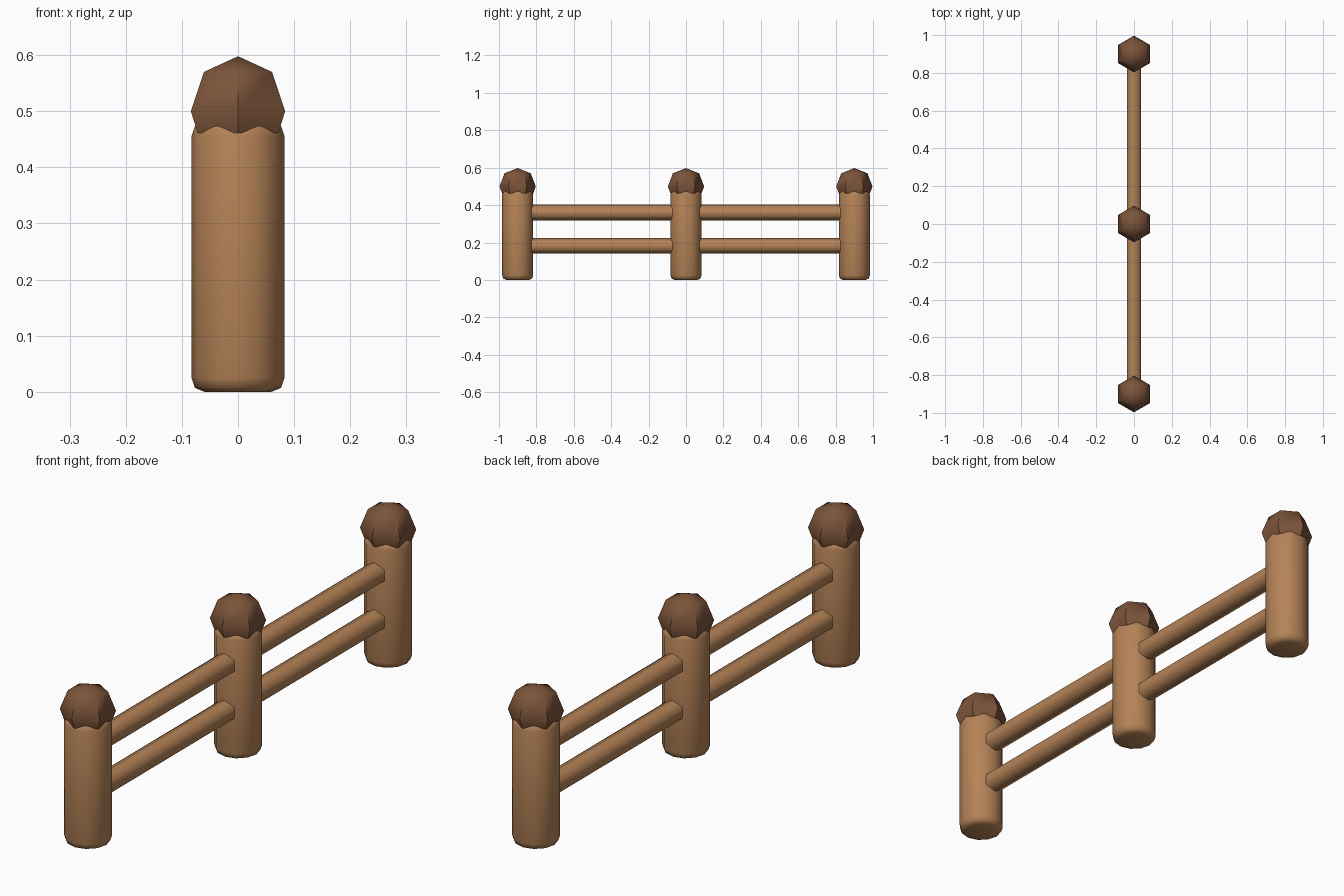
import bpy, bmesh, math
from mathutils import Matrix

if "Cube" in bpy.data.objects:
    bpy.data.objects.remove(bpy.data.objects["Cube"])


def material(name, rgb):
    m = bpy.data.materials.new(name)
    m.diffuse_color = (*rgb, 1)
    m.use_nodes = True
    m.node_tree.nodes["Principled BSDF"].inputs["Base Color"].default_value = m.diffuse_color
    return m


wood = material("light wood", (0.46, 0.225, 0.095))
dark = material("dark wood", (0.20, 0.088, 0.042))


def lathe(name, profile, sides, mat, matrix, start=0.0, angle=50):
    """Revolve (radius, height) points about z; a zero radius makes a tip."""
    bm = bmesh.new()
    rings = []
    for r, z in profile:
        if r == 0:
            rings.append([bm.verts.new((0, 0, z))] * sides)
            continue
        rings.append([bm.verts.new((r * math.cos(start + math.tau * i / sides),
                                    r * math.sin(start + math.tau * i / sides), z))
                      for i in range(sides)])
    for a, b in zip(rings, rings[1:]):
        for i in range(sides):
            j = (i + 1) % sides
            bm.faces.new(list(dict.fromkeys((a[i], a[j], b[j], b[i]))))
    bm.faces.new(rings[0][::-1])
    if profile[-1][0] > 0:
        bm.faces.new(rings[-1])
    bm.transform(matrix)
    bmesh.ops.recalc_face_normals(bm, faces=bm.faces)
    me = bpy.data.meshes.new(name)
    bm.to_mesh(me)
    bm.free()
    me.materials.append(mat)
    ob = bpy.data.objects.new(name, me)
    bpy.context.collection.objects.link(ob)
    bpy.ops.object.select_all(action='DESELECT')
    ob.select_set(True)
    bpy.context.view_layer.objects.active = ob
    bpy.ops.object.shade_smooth_by_angle(angle=math.radians(angle))
    return ob


# Round posts with softened ends, each topped by a six-sided cap
post = [(0.06, 0), (0.077, 0.007), (0.083, 0.025),
        (0.083, 0.455), (0.077, 0.473), (0.06, 0.48)]
cap = [(0.083, 0.461), (0.097, 0.50), (0.07, 0.57), (0, 0.598)]
for label, y in (("front", -0.9), ("middle", 0), ("back", 0.9)):
    at = Matrix.Translation((0, y, 0))
    lathe(label + "_post", post, 12, wood, at)
    lathe(label + "_cap", cap, 6, dark, at, start=math.pi / 2)

# Six-sided rails running along y, with a ridge on top
for label, z in (("lower", 0.182), ("upper", 0.36)):
    turn = Matrix.Translation((0, 0, z)) @ Matrix.Rotation(math.pi / 2, 4, 'X')
    lathe(label + "_rail", [(0.042, -0.88), (0.042, 0.88)], 6, wood, turn,
          start=math.pi / 2, angle=65)
